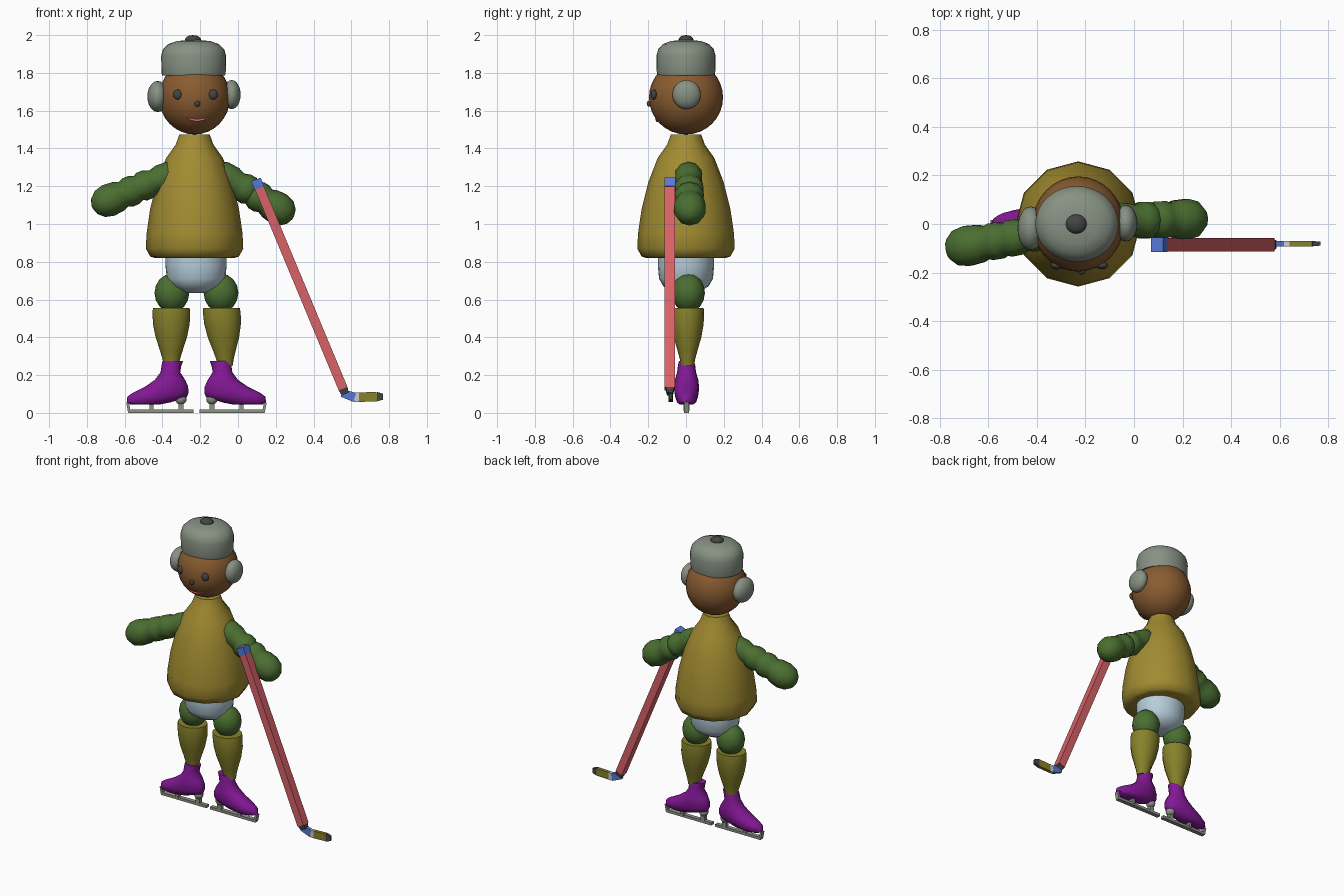
import bpy, bmesh
from math import sin, cos, pi, sqrt, radians
from mathutils import Vector, Matrix

if "Cube" in bpy.data.objects:
    bpy.data.objects.remove(bpy.data.objects["Cube"])

CX = -0.23      # body axis
LX = -0.22      # mirror plane of the legs


def material(name, rgb):
    m = bpy.data.materials.new(name)
    m.diffuse_color = (*[(c / 255) ** 2.2 for c in rgb], 1)
    m.use_nodes = True
    m.node_tree.nodes["Principled BSDF"].inputs["Base Color"].default_value = m.diffuse_color
    return m


OLIVE = material("olive", (160, 138, 52))
SHIN = material("shin_olive", (134, 128, 46))
GREEN = material("green", (76, 110, 52))
BROWN = material("brown", (136, 92, 52))
GREY = material("warm_grey", (134, 144, 130))
DARK = material("dark", (70, 70, 70))
PALE = material("pale_blue", (182, 205, 217))
PURPLE = material("purple", (130, 30, 148))
PINK = material("pink", (214, 98, 104))
BLUE = material("blue", (88, 120, 212))
STEEL = material("steel", (140, 146, 134))


def finish(ob, mat, angle):
    if mat:
        ob.data.materials.append(mat)
    bpy.ops.object.select_all(action='DESELECT')
    ob.select_set(True)
    bpy.context.view_layer.objects.active = ob
    if angle:
        bpy.ops.object.shade_smooth_by_angle(angle=radians(angle))
    return ob


def loft(name, rows, n, mat, angle=40, phase=0.0, matrix=None):
    """Skin stacked ellipses (cx, cy, z, rx, ry) and cap both ends."""
    bm = bmesh.new()
    rings = []
    for cx, cy, z, rx, ry in rows:
        rings.append([bm.verts.new((cx + rx * cos(phase + 2 * pi * i / n),
                                    cy + ry * sin(phase + 2 * pi * i / n), z)) for i in range(n)])
    for a, b in zip(rings, rings[1:]):
        for i in range(n):
            j = (i + 1) % n
            bm.faces.new((a[i], a[j], b[j], b[i]))
    bm.faces.new(rings[0])
    bm.faces.new(rings[-1])
    bmesh.ops.recalc_face_normals(bm, faces=bm.faces)
    me = bpy.data.meshes.new(name)
    bm.to_mesh(me)
    bm.free()
    ob = bpy.data.objects.new(name, me)
    bpy.context.collection.objects.link(ob)
    if matrix:
        ob.matrix_world = matrix
    return finish(ob, mat, angle)


def along(name, a, b, rows, n, mat, angle=40, phase=0.0):
    """Loft (t, rx, ry) from a (t=0) to b (t=1)."""
    a, b = Vector(a), Vector(b)
    d = b - a
    m = Matrix.Translation(a) @ d.to_track_quat('Z', 'X').to_matrix().to_4x4()
    return loft(name, [(0, 0, t * d.length, rx, ry) for t, rx, ry in rows], n, mat, angle, phase, m)


def bar(name, a, b, w, h, mat, w2=None, h2=None):
    """Square bar with half sizes w (in plane) and h (across)."""
    r = sqrt(2)
    return along(name, a, b, [(0, w * r, h * r), (1, (w2 or w) * r, (h2 or h) * r)], 4, mat, 0, pi / 4)


def ball(name, loc, size, mat, seg=24):
    bpy.ops.mesh.primitive_uv_sphere_add(segments=seg, ring_count=seg // 2, radius=1, location=loc)
    ob = bpy.context.object
    ob.name = name
    ob.scale = size
    return finish(ob, mat, 60)


# Torso, neck and shorts
torso = [(.82, .21), (.828, .235), (.87, .258), (.95, .254), (1.08, .235), (1.22, .2),
         (1.35, .15), (1.42, .1), (1.475, .08)]
loft("torso", [(CX, 0, z, r, r) for z, r in torso], 12, OLIVE, 50)
shorts = [(.635, .05), (.645, .085), (.67, .13), (.71, .155), (.78, .162), (.86, .162)]
loft("shorts", [(-.222, 0, z, r, r * .92) for z, r in shorts], 24, PALE, 50)

# Head and face
HZ, HR = 1.67, .196
ball("head", (CX, 0, HZ), (.188, HR, .196), BROWN, 32)
for side, x in (("left", -.318), ("right", -.132)):
    ball("eye_" + side, (x, -.17, 1.685), (.025, .017, .027), DARK, 12)
ball("nose", (-.215, -.196, 1.637), (.015, .012, .016), DARK, 12)
curve = bpy.data.curves.new("mouth", 'CURVE')
curve.dimensions = '3D'
curve.bevel_depth = .008
curve.bevel_resolution = 1
curve.use_fill_caps = True
line = curve.splines.new('POLY')
line.points.add(4)
for p, (x, z, r) in zip(line.points, [(-.277, 1.56, .3), (-.245, 1.553, .9), (-.217, 1.547, 1),
                                      (-.189, 1.553, .9), (-.157, 1.56, .3)]):
    p.co = (x, -sqrt(HR ** 2 - (x - CX) ** 2 - (z - HZ) ** 2), z, 1)
    p.radius = r
mouth = bpy.data.objects.new("mouth", curve)
bpy.context.collection.objects.link(mouth)
curve.materials.append(PINK)

# Hat with button, ear muffs
hat = [(1.785, .166), (1.8, .17), (1.89, .172), (1.925, .162), (1.952, .135), (1.968, .09), (1.974, .03)]
loft("hat", [(-.235, 0, z, r, r * .91) for z, r in hat], 32, GREY, 50)
ball("hat_button", (-.238, 0, 1.975), (.043, .04, .025), DARK, 16)
ball("ear_muff_left", (-.425, -.018, 1.675), (.055, .09, .082), GREY)
ball("ear_muff_right", (-.033, .003, 1.685), (.047, .075, .077), GREY)

# Padded arms: a chain of bulges ending in a rounded mitten
arm = [(0, .055), (.1, .072), (.26, .075), (.36, .065), (.44, .078), (.53, .079), (.58, .068),
       (.65, .08), (.73, .08), (.79, .07), (.87, .082), (1, .087), (1.12, .075), (1.2, .045), (1.23, .01)]
for side, a, b in (("left", (-.31, -.025, 1.28), (-.685, -.09, 1.125)),
                   ("right", (-.12, .012, 1.285), (.215, .02, 1.08))):
    along("arm_" + side, a, b, [(t, r, r) for t, r in arm], 10, GREEN, 50)

# Legs, boots and skates, mirrored about the hips
shin = [(.25, .04), (.28, .045), (.33, .06), (.4, .083), (.47, .097), (.53, .1), (.555, .097)]
boot = [(.045, -.57, -.41, .035), (.055, -.588, -.36, .05), (.085, -.586, -.27, .06),
        (.105, -.56, -.262, .064), (.14, -.49, -.264, .066), (.175, -.44, -.28, .062),
        (.215, -.41, -.306, .05), (.25, -.405, -.3, .046), (.275, -.4, -.29, .04)]
for side, s in (("left", 1), ("right", -1)):
    def X(x, s=s):
        return LX + s * (x - LX)
    ball("knee_" + side, (X(-.35), .012, .635), (.092, .088, .102), GREEN, 16)
    loft("shin_" + side, [(X(-.353 + .02 * (s < 0) * (z - .55) / .3), .008, z, r, r * .88)
                          for z, r in shin], 16, SHIN, 50)
    loft("boot_" + side, [(X((a + b) / 2), .003, z, (b - a) / 2, h) for z, a, b, h in boot], 16, PURPLE, 50)
    bar("skate_blade_" + side, (X(-.58), .003, .009), (X(-.235), .003, .009), .009, .014, STEEL)
    bar("skate_toe_" + side, (X(-.575), .003, .003), (X(-.585), .003, .055), .007, .014, STEEL)
    bar("skate_post_" + side, (X(-.458), .003, .01), (X(-.458), .003, .06), .01, .016, STEEL)
    bar("skate_heel_post_" + side, (X(-.302), .003, .01), (X(-.302), .003, .07), .014, .014, STEEL)
    ball("skate_heel_ball_" + side, (X(-.302), .003, .073), (.03, .03, .03), STEEL, 16)

# Hockey stick
SY = -.085
top, low = Vector((.095, SY, 1.235)), Vector((.568, SY, .1))
d = low - top
bar("stick_cap", top, top + d * .04, .027, .03, BLUE)
bar("stick_shaft", top + d * .04, top + d * .975, .025, .028, PINK)
bar("stick_collar", top + d * .975, low, .025, .022, DARK, .02, .016)
by = SY + .004
bar("stick_heel", (.55, by, .105), (.618, by, .082), .02, .012, BLUE, .025, .011)
bar("stick_band", (.615, by, .083), (.64, by, .083), .025, .011, None)
bar("stick_blade", (.64, by, .083), (.735, by, .086), .025, .011, SHIN)
bar("stick_tip", (.735, by, .086), (.768, by, .086), .025, .011, DARK, .016, .008)
